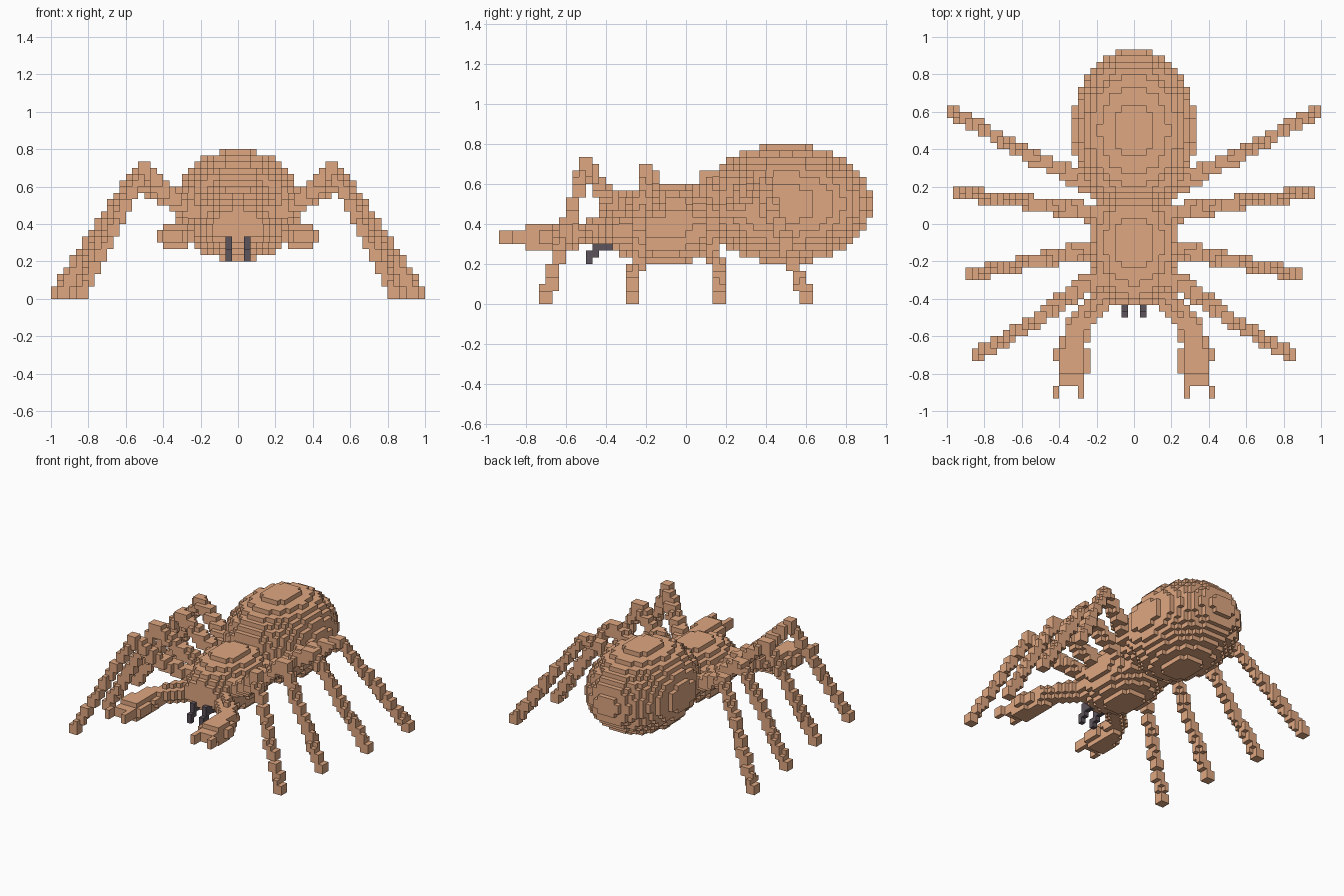
import bpy
from mathutils import Vector
from mathutils.geometry import intersect_point_line
from math import floor

V = 1 / 30  # edge of one cube

if "Cube" in bpy.data.objects:
    bpy.data.objects.remove(bpy.data.objects["Cube"], do_unlink=True)


def material(name, rgb):
    m = bpy.data.materials.new(name)
    m.use_nodes = True
    m.diffuse_color = (*rgb, 1)
    m.node_tree.nodes["Principled BSDF"].inputs["Base Color"].default_value = (*rgb, 1)
    return m


TAN = material("tan brown", (0.74, 0.39, 0.22))
DARK = material("dark grey", (0.11, 0.088, 0.107))


def ellipsoid(centre, radii):
    """Cells whose centres lie in an ellipsoid."""
    spans = [range(floor((c - r) / V) - 1, floor((c + r) / V) + 2) for c, r in zip(centre, radii)]
    return {(i, j, k) for i in spans[0] for j in spans[1] for k in spans[2]
            if sum((((n + 0.5) * V - c) / r) ** 2
                   for n, c, r in zip((i, j, k), centre, radii)) <= 1}


def box(lo, hi):
    a, b = [[round(n / V) for n in p] for p in (lo, hi)]
    return {(i, j, k) for i in range(a[0], b[0]) for j in range(a[1], b[1])
            for k in range(a[2], b[2])}


def limb(points, radii):
    """Cells near a path, one radius (in cubes) per segment."""
    cells = set()
    for a, b, r in zip(points, points[1:], radii):
        a, b = Vector(a) / V, Vector(b) / V
        spans = [range(floor(min(p, q) - r) - 1, floor(max(p, q) + r) + 2) for p, q in zip(a, b)]
        for i in spans[0]:
            for j in spans[1]:
                for k in spans[2]:
                    c = Vector((i + 0.5, j + 0.5, k + 0.5))
                    t = intersect_point_line(c, a, b)[1]
                    if k >= 0 and (c - a.lerp(b, min(max(t, 0), 1))).length <= r:
                        cells.add((i, j, k))
    return cells


def build(name, cells, mat):
    """Mesh of the exposed cube faces."""
    verts, faces = {}, []
    for cell in cells:
        for axis in range(3):
            for side in (0, 1):
                near = list(cell)
                near[axis] += 2 * side - 1
                if tuple(near) in cells:
                    continue
                face = []
                for du, dv in ((0, 0), (1, 0), (1, 1), (0, 1)):
                    c = list(cell)
                    c[axis] += side
                    c[(axis + 1) % 3] += du
                    c[(axis + 2) % 3] += dv
                    face.append(verts.setdefault(tuple(c), len(verts)))
                faces.append(face if side else face[::-1])
    mesh = bpy.data.meshes.new(name)
    mesh.from_pydata([[n * V for n in v] for v in verts], [], faces)
    mesh.materials.append(mat)
    bpy.context.collection.objects.link(bpy.data.objects.new(name, mesh))


def pair(name, cells, mat):
    build("left_" + name, cells, mat)
    build("right_" + name, {(-1 - i, j, k) for i, j, k in cells}, mat)


# Body
build("abdomen", ellipsoid((0, 0.5, 0.5), (0.335, 0.4335, 0.3)), TAN)
build("thorax", ellipsoid((0, -0.1, 0.4), (0.235, 0.33, 0.205))
      | ellipsoid((0, -0.28, 0.4), (0.2, 0.17, 0.15))
      | box((-0.167, 0, 0.3), (0.167, 0.167, 0.5)), TAN)

# Legs: hip, thigh middle, knee, foot
legs = {
    "front_leg": [(0.15, -0.25, 0.42), (0.37, -0.4, 0.54), (0.5, -0.5, 0.7), (0.833, -0.7, 0.034)],
    "second_leg": [(0.15, -0.12, 0.42), (0.35, -0.16, 0.53), (0.52, -0.2, 0.67), (0.87, -0.267, 0.034)],
    "third_leg": [(0.15, 0.05, 0.42), (0.35, 0.08, 0.53), (0.54, 0.11, 0.64), (0.933, 0.167, 0.034)],
    "back_leg": [(0.15, 0.15, 0.42), (0.36, 0.28, 0.53), (0.57, 0.37, 0.64), (0.967, 0.6, 0.034)],
}
for name, path in legs.items():
    pair(name, limb(path, (1.5, 1.3, 1.1)), TAN)

# Feelers with a forked pincer
feeler = limb([(0.13, -0.35, 0.367), (0.24, -0.47, 0.36), (0.31, -0.57, 0.34), (0.333, -0.68, 0.333)],
              (1.8, 1.8, 2.1))
feeler |= box((0.233, -0.8, 0.3), (0.4, -0.667, 0.367))
feeler |= box((0.4, -0.733, 0.3), (0.433, -0.667, 0.367))
feeler |= box((0.267, -0.8, 0.267), (0.4, -0.667, 0.4))
feeler |= box((0.267, -0.867, 0.3), (0.4, -0.8, 0.367))
for x in (0.267, 0.4):
    feeler |= box((x, -0.933, 0.3), (x + V, -0.867, 0.367))
pair("feeler", feeler, TAN)

# Fangs
fang = box((0.033, -0.467, 0.267), (0.067, -0.367, 0.333))
fang |= box((0.033, -0.467, 0.233), (0.067, -0.433, 0.3))
fang |= box((0.033, -0.5, 0.2), (0.067, -0.467, 0.267))
pair("fang", fang, DARK)
